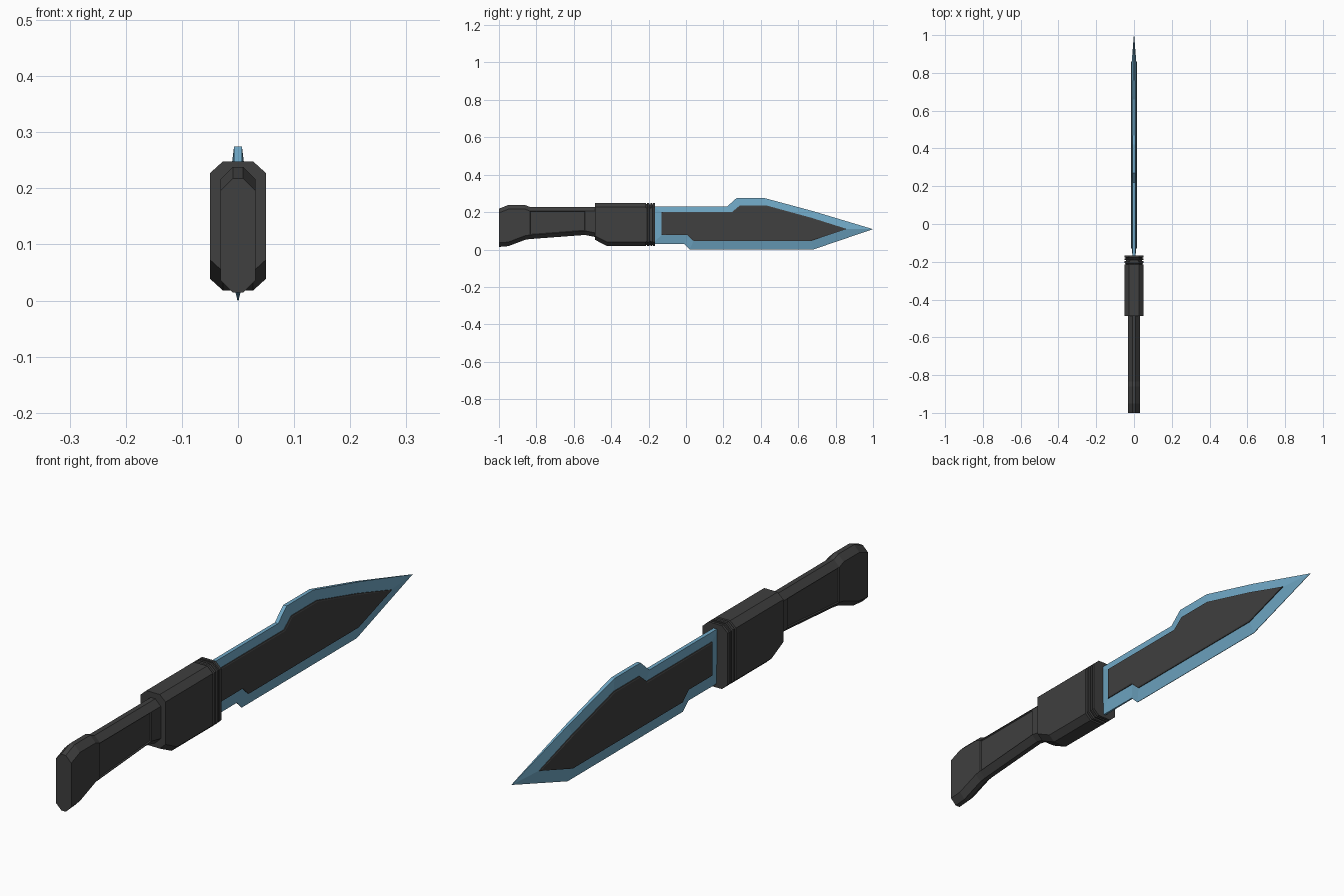
import bpy, bmesh

if "Cube" in bpy.data.objects:
    bpy.data.objects.remove(bpy.data.objects["Cube"])


def material(name, rgb):
    m = bpy.data.materials.new(name)
    m.diffuse_color = (*rgb, 1)
    m.use_nodes = True
    m.node_tree.nodes["Principled BSDF"].inputs["Base Color"].default_value = m.diffuse_color
    return m


DARK = material("charcoal grey", (0.05, 0.05, 0.05))
BLUE = material("steel blue", (0.16, 0.39, 0.56))


def finish(bm, name, mat):
    bmesh.ops.recalc_face_normals(bm, faces=bm.faces[:])
    me = bpy.data.meshes.new(name)
    bm.to_mesh(me)
    bm.free()
    me.materials.append(mat)
    ob = bpy.data.objects.new(name, me)
    bpy.context.collection.objects.link(ob)
    return ob


def loft(sections):
    """Skin chamfered cross-sections: y, half width, bottom, top, chamfer in x, chamfer in z."""
    bm = bmesh.new()
    rings = []
    for y, w, b, t, cx, cz in sections:
        pts = [(w - cx, b), (w, b + cz), (w, t - cz), (w - cx, t)]
        pts += [(-x, z) for x, z in reversed(pts)]
        rings.append([bm.verts.new((x, y, z)) for x, z in pts])
    for r, s in zip(rings, rings[1:]):
        for i in range(8):
            j = (i + 1) % 8
            bm.faces.new((r[i], r[j], s[j], s[i]))
    bm.faces.new(rings[0])
    bm.faces.new(rings[-1])
    bmesh.ops.recalc_face_normals(bm, faces=bm.faces[:])
    return bm


# Grip with flared pommel and recessed side panels
bm = loft([
    (-1.0, .031, .014, .218, .022, .022),
    (-.95, .031, .018, .238, .022, .022),
    (-.86, .031, .052, .238, .022, .022),
    (-.835, .031, .056, .228, .022, .022),
    (-.54, .031, .078, .228, .022, .022),
    (-.50, .031, .070, .228, .022, .022),
    (-.45, .031, .060, .228, .022, .022),
])
bm.normal_update()
for f in [f for f in bm.faces if abs(f.normal.x) > .99
          and -.75 < f.calc_center_median().y < -.6]:
    bmesh.ops.inset_region(bm, faces=[f], thickness=.004, depth=-.004)
finish(bm, "grip", DARK)

# Guard block with sloped lower rear and grooved collar
guard = [(-.487, .050, .052, .248, .023, .021), (-.42, .050, .018, .248, .023, .021)]
for y0, y1, d in [(-.215, -.207, .005), (-.197, -.189, .007), (-.183, -.177, .007)]:
    for y, k in [(y0, 0), (y0 + .002, d), (y1 - .002, d), (y1, 0)]:
        guard.append((y, .050 - k, .018 + k, .248 - k, .023, .021))
guard.append((-.167, .050, .018, .248, .023, .021))
finish(loft(guard), "guard", DARK)

# Blade outline (y, z, half thickness) and the matching outline of the inlay
outer = [(-.18, .23, .007), (.22, .23, .007), (.27, .275, .007), (.42, .275, .007),
         (.68, .205, .005), (1.0, .109, .0008), (.68, 0, .001), (.02, 0, .001),
         (-.01, .03, .003), (-.18, .03, .004)]
inner = [(-.13, .20), (.245, .20), (.287, .235), (.432, .235), (.67, .17),
         (.86, .110), (.67, .046), (.04, .046), (.005, .078), (-.13, .078)]

# Blade with ground bevels
bm = bmesh.new()
n = len(outer)
edge = {}
for s in (1, -1):
    o = [bm.verts.new((s * x, y, z)) for y, z, x in outer]
    c = [bm.verts.new((s * .012, y, z)) for y, z in inner]
    for i in range(n):
        j = (i + 1) % n
        bm.faces.new((o[i], o[j], c[j], c[i]))
    bm.faces.new(c)
    edge[s] = o
for i in range(n):
    j = (i + 1) % n
    bm.faces.new((edge[1][i], edge[1][j], edge[-1][j], edge[-1][i]))
finish(bm, "blade", BLUE)

# Dark inlay plate on each side of the blade
for s, name in ((1, "right_inlay"), (-1, "left_inlay")):
    bm = bmesh.new()
    base = [bm.verts.new((s * .011, y, z)) for y, z in inner]
    top = [bm.verts.new((s * .015, y, z)) for y, z in inner]
    for i in range(n):
        j = (i + 1) % n
        bm.faces.new((base[i], base[j], top[j], top[i]))
    bm.faces.new(base)
    cap = bm.faces.new(top)
    bmesh.ops.recalc_face_normals(bm, faces=bm.faces[:])
    bmesh.ops.inset_region(bm, faces=[cap], thickness=.005, depth=.002)
    finish(bm, name, DARK)
